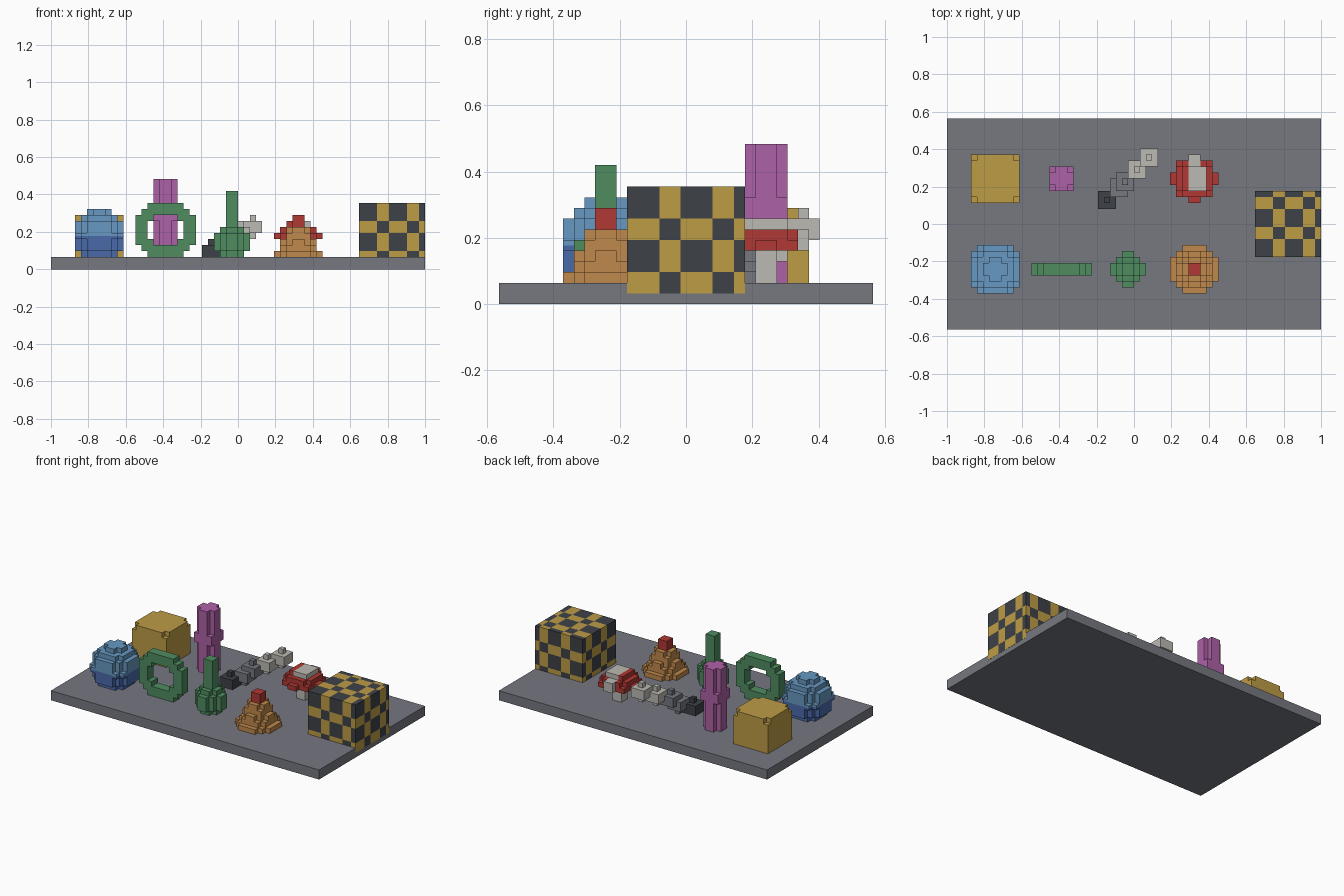
import bpy, bmesh
from mathutils import Vector

if "Cube" in bpy.data.objects:
    bpy.data.objects.remove(bpy.data.objects["Cube"], do_unlink=True)

V = 2 / 62  # size of one block


def linear(c):
    c /= 255
    return c / 12.92 if c <= 0.04045 else ((c + 0.055) / 1.055) ** 2.4


def material(name, rgb):
    m = bpy.data.materials.new(name)
    m.use_nodes = True
    col = [linear(c) for c in rgb] + [1]
    m.diffuse_color = col
    m.node_tree.nodes["Principled BSDF"].inputs["Base Color"].default_value = col
    return m


MATS = {n: material(n, c) for n, c in {
    "slate grey": (118, 120, 128), "sky blue": (103, 152, 194),
    "deep blue": (74, 106, 170), "gold": (190, 156, 70),
    "charcoal": (61, 65, 71), "green": (78, 140, 96),
    "magenta": (174, 97, 166), "orange": (192, 137, 76),
    "red": (176, 56, 51), "pale grey": (188, 186, 179)}.items()}

# Axis, and the corners of the block side facing along it
SIDES = []
for axis in range(3):
    for sign in (-1, 1):
        u, w = [a for a in range(3) if a != axis]
        ring = []
        for a, b in ((-.5, -.5), (.5, -.5), (.5, .5), (-.5, .5)):
            p = [0, 0, 0]
            p[axis], p[u], p[w] = sign * .5, a, b
            ring.append(Vector(p))
        d = [0, 0, 0]
        d[axis] = sign
        if (ring[1] - ring[0]).cross(ring[2] - ring[1]).dot(Vector(d)) < 0:
            ring.reverse()
        SIDES.append((d, ring))


def blocks(name, cells, split=None):
    """Skin a dict of {(i, j, k): colour}; block centres are (i + .5, j, k + .5)."""
    names = list(dict.fromkeys(cells.values()))
    bm = bmesh.new()
    for (i, j, k), col in cells.items():
        centre = Vector((i + .5, j, k + .5))
        for d, ring in SIDES:
            if (i + d[0], j + d[1], k + d[2]) not in cells:
                f = bm.faces.new([bm.verts.new((centre + p) * V) for p in ring])
                f.material_index = names.index(col)
    bmesh.ops.remove_doubles(bm, verts=bm.verts, dist=V * .01)
    if split:  # second colour below a height
        height, col = split
        names.append(col)
        bmesh.ops.bisect_plane(bm, geom=bm.verts[:] + bm.edges[:] + bm.faces[:],
                               plane_co=(0, 0, height * V), plane_no=(0, 0, 1))
        for f in bm.faces:
            if f.calc_center_median().z < height * V:
                f.material_index = len(names) - 1
    me = bpy.data.meshes.new(name)
    bm.to_mesh(me)
    bm.free()
    for n in names:
        me.materials.append(MATS[n])
    ob = bpy.data.objects.new(name, me)
    bpy.context.collection.objects.link(ob)
    return ob


def fill(x, y, z, col, rule=lambda i, j, k: True):
    """Blocks in the ranges x, y, z whose position satisfies the rule."""
    return {(i, j, k): col for i in range(*x) for j in range(*y)
            for k in range(*z) if rule(i + .5, j, k + .5)}


def ball(cx, cy, cz, r2, col):
    n = int(r2 ** .5) + 2
    span = lambda c: (int(c) - n, int(c) + n + 1)
    return fill(span(cx), span(cy), (max(1, int(cz) - n), int(cz) + n + 1), col,
                lambda x, y, z: (x - cx) ** 2 + (y - cy) ** 2 + (z - cz) ** 2 <= r2)


def disc(cx, cy, k, r2, col):
    return fill((int(cx) - 6, int(cx) + 6), (int(cy) - 6, int(cy) + 7), (k, k + 1), col,
                lambda x, y, z: (x - cx) ** 2 + (y - cy) ** 2 <= r2)


# Base slab
bpy.ops.mesh.primitive_cube_add(size=1, location=(0, 0, V))
base = bpy.context.object
base.name = "base_slab"
base.dimensions = (2, 35 * V, 2 * V)
bpy.ops.object.transform_apply(location=True, scale=True)
base.data.materials.append(MATS["slate grey"])

# Two-tone ball
blocks("blue_ball", ball(-23, -7.5, 5.5, 19.4, "sky blue"), (5.5, "deep blue"))

# Box with its top corners nibbled off
blocks("gold_box", fill((-27, -19), (4, 12), (1, 9), "gold", lambda x, y, z: not (
    abs(x + 23) > 3 and abs(y - 7.5) > 3 and z > 8)))

# Upright ring
blocks("green_ring", fill((-17, -7), (-8, -6), (2, 11), "green", lambda x, y, z:
       8 < (x + 12) ** 2 + (z - 6.5) ** 2 <= 25))

# Column with filled corners around its waist
blocks("magenta_column", fill((-14, -10), (6, 10), (1, 15), "magenta", lambda x, y, z: not (
    abs(x + 12) > 1 and abs(y - 7.5) > 1) or 8 < z < 10))

# Round flask with a long neck
flask = ball(-1, -7.5, 4.5, 7.6, "green")
flask.update(fill((-2, 0), (-8, -6), (7, 13), "green"))
blocks("green_flask", flask)

# Stepped cone with a red tip
cone = {}
for k, r2 in enumerate((15, 11.6, 8.4, 5.3, 2.9, 1, 1)):
    cone.update(disc(10, -7.5, k + 2, r2, "red" if k > 4 else "orange"))
blocks("orange_cone", cone)

# Mushroom: stalk, domed cap, pale spots
blocks("mushroom_stalk", fill((9, 11), (7, 9), (1, 5), "pale grey"))
cap = {}
for k, r2 in ((5, 14), (6, 9), (7, 5)):
    cap.update(disc(10, 7.5, k, r2, "red"))
cap.update(fill((9, 12), (6, 10), (7, 8), "pale grey"))
cap.update(fill((9, 11), (10, 12), (5, 7), "pale grey"))
blocks("mushroom_cap", cap)

# Rising chain of beads, dark to pale
chain = {}
for x, y, z, col in ((-4.5, 4, 3, "charcoal"), (-2.5, 6, 4, "slate grey"),
                     (-1.5, 7, 5, "slate grey"), (.5, 9, 6, "pale grey"),
                     (2.5, 11, 7, "pale grey")):
    chain.update(ball(x, y, z, 2.3, col))
blocks("bead_chain", chain)

# Checkered cube, cells alternately three and two blocks wide
cell = lambda n: int((n + .4) / 2.5 + .001) if n else 0
STEPS = [0, 0, 0, 1, 1, 2, 2, 2, 3, 3, 4]
check = {(20 + i, j - 5, 10 - k): "gold" if (STEPS[i] + STEPS[j] + STEPS[k]) % 2 else "charcoal"
         for i in range(11) for j in range(11) for k in range(10)}
cube = blocks("checkered_cube", check)
cube.location.x = 0.001
